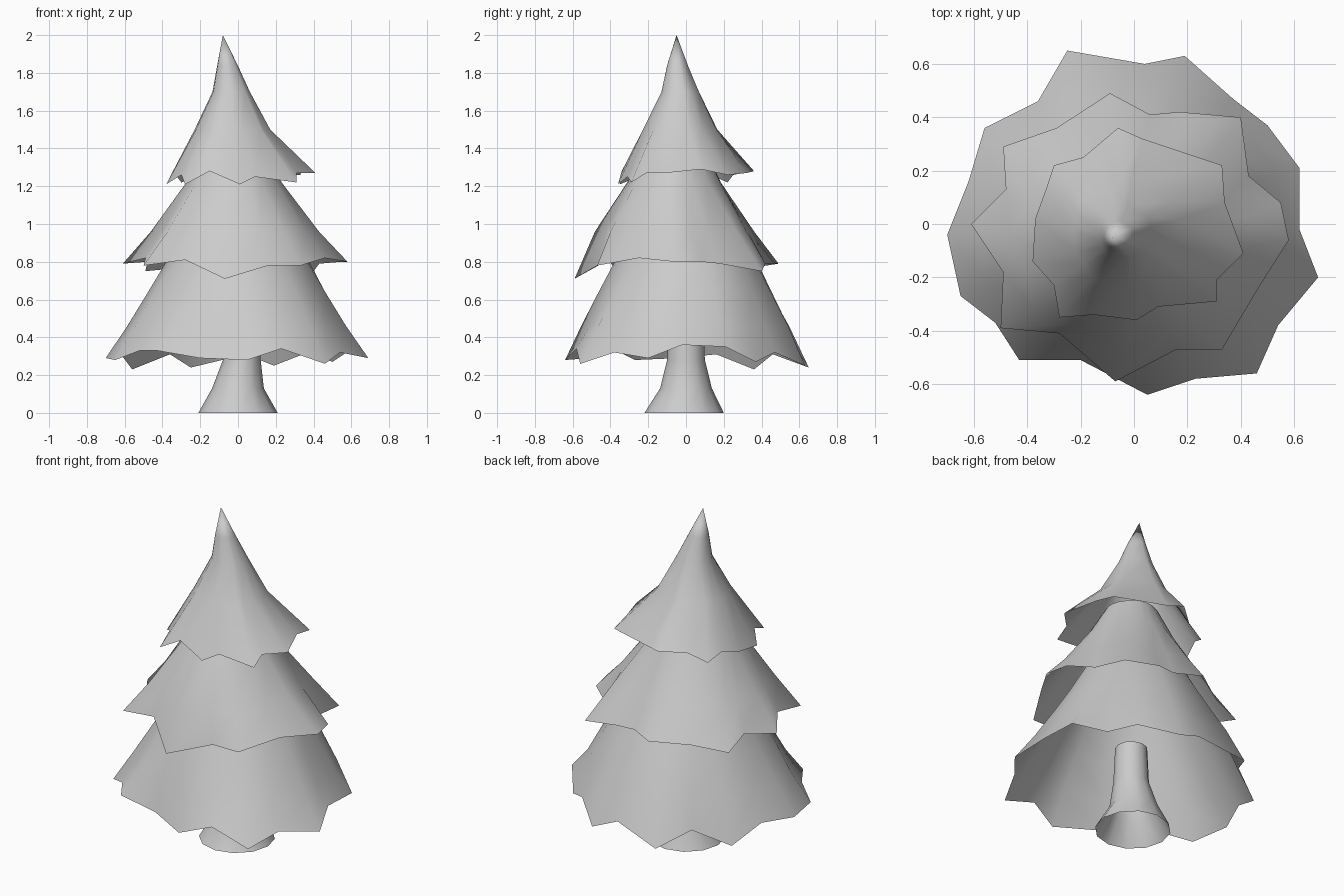
import bpy
import bmesh
from math import atan2, cos, sin, tau
from mathutils import Vector

if "Cube" in bpy.data.objects:
    bpy.data.objects.remove(bpy.data.objects["Cube"], do_unlink=True)

grey = bpy.data.materials.new("pale_grey")
grey.use_nodes = True
grey.diffuse_color = (0.6, 0.6, 0.6, 1)
grey.node_tree.nodes["Principled BSDF"].inputs["Base Color"].default_value = grey.diffuse_color


def add_object(name, bm):
    """Turn the bmesh into a smooth shaded grey object."""
    bmesh.ops.recalc_face_normals(bm, faces=bm.faces)
    for face in bm.faces:
        face.smooth = True
    mesh = bpy.data.meshes.new(name)
    bm.to_mesh(mesh)
    bm.free()
    mesh.materials.append(grey)
    obj = bpy.data.objects.new(name, mesh)
    bpy.context.scene.collection.objects.link(obj)
    return obj


def bridge(bm, lower, upper):
    """Join two closed rings of vertices with quads."""
    count = len(lower)
    for i in range(count):
        j = (i + 1) % count
        bm.faces.new((lower[i], lower[j], upper[j], upper[i]))


def add_skirt(name, rim, rings, tip=None):
    """Open branch tier: a ragged rim that evens out through rings (x, y, z, radius, raggedness)."""
    bm = bmesh.new()
    points = [Vector(point) / 100 for point in rim]
    reach = [point.xy.length for point in points]
    mean = sum(reach) / len(reach)
    previous = [bm.verts.new(point) for point in points]
    for x, y, z, radius, ragged in rings:
        ring = []
        for point, length in zip(points, reach):
            angle = atan2(point.y, point.x)
            r = radius * (length / mean) ** ragged
            ring.append(bm.verts.new((x + r * cos(angle), y + r * sin(angle), z)))
        bridge(bm, previous, ring)
        previous = ring
    if tip:
        top = bm.verts.new(tip)
        for i, vert in enumerate(previous):
            bm.faces.new((vert, previous[(i + 1) % len(previous)], top))
    return add_object(name, bm)


def add_trunk(name, rings, sides):
    """Hollow flared tube through rings (x, y, z, radius)."""
    bm = bmesh.new()
    previous = None
    for x, y, z, radius in rings:
        ring = [bm.verts.new((x + radius * cos(tau * i / sides),
                              y + radius * sin(tau * i / sides), z))
                for i in range(sides)]
        if previous:
            bridge(bm, previous, ring)
        previous = ring
    return add_object(name, bm)


# Trunk with a flared foot
add_trunk("trunk", [(0, -.01, 0, .21), (0, 0, .13, .137),
                    (.02, 0, .28, .1), (.02, 0, .5, .09)], sides=12)

# Lowest and widest tier, rim points in hundredths
lower_rim = [
    (-25, 65, 24), (-36, 46, 31), (-56, 36, 23), (-62, 16, 31), (-70, -4, 29),
    (-65, -27, 28), (-52, -37, 33), (-43, -51, 33), (-20, -51, 29), (5, -64, 28),
    (23, -58, 34), (46, -56, 26), (54, -38, 32), (69, -20, 29), (62, -2, 36),
    (62, 21, 35), (50, 37, 27), (37, 47, 32), (19, 63, 25), (4, 60, 31)]
add_skirt("lower_branches", lower_rim,
          [(0, 0, .46, .56, .6), (0, 0, .65, .46, .3),
           (0, 0, .78, .39, .1), (0, 0, 1, .27, 0)])

# Middle tier
middle_rim = [
    (-9, 49, 79), (-29, 36, 77), (-49, 29, 75), (-48, 13, 80), (-61, 0, 79),
    (-49, -18, 82), (-50, -39, 78), (-28, -41, 81), (-7, -59, 71), (16, -47, 78),
    (33, -47, 78), (46, -25, 82), (58, -6, 80), (55, 8, 80), (43, 18, 79),
    (40, 40, 75), (17, 42, 79), (6, 41, 79)]
add_skirt("middle_branches", middle_rim,
          [(-.01, -.04, .96, .42, .5), (-.02, -.06, 1.22, .25, .1),
           (-.02, -.05, 1.4, .15, 0)])

# Top tier with a leaning point
upper_rim = [
    (-6, 36, 128), (-19, 25, 126), (-30, 22, 122), (-33, 13, 126), (-37, 2, 123),
    (-38, -14, 121), (-30, -23, 126), (-28, -35, 121), (-15, -34, 128), (1, -36, 121),
    (9, -31, 125), (31, -29, 122), (31, -21, 127), (41, -11, 127), (34, 8, 129),
    (33, 22, 126), (3, 32, 127)]
add_skirt("upper_branches", upper_rim,
          [(-.03, -.03, 1.5, .2, .3), (-.035, -.03, 1.7, .1, .1),
           (-.055, -.045, 1.84, .055, 0)],
          tip=(-.08, -.05, 2))
